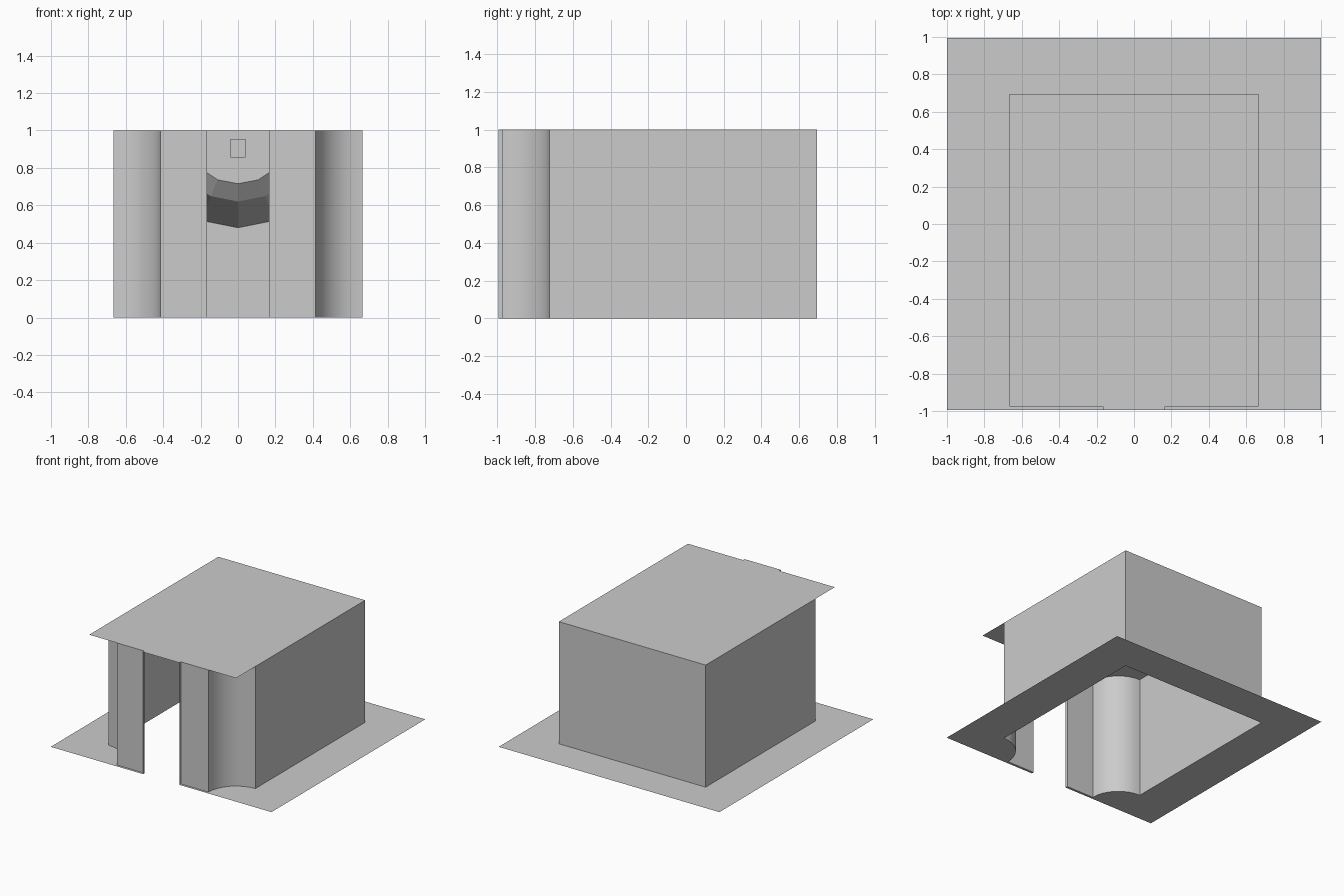
import bpy
from math import sin, cos, pi

if "Cube" in bpy.data.objects:
    bpy.data.objects.remove(bpy.data.objects["Cube"])


def make(name, verts, faces, mirror=False, smooth=False):
    me = bpy.data.meshes.new(name)
    me.from_pydata(verts, [], faces)
    me.update()
    ob = bpy.data.objects.new(name, me)
    bpy.context.collection.objects.link(ob)
    if smooth:
        bpy.ops.object.select_all(action='DESELECT')
        ob.select_set(True)
        bpy.context.view_layer.objects.active = ob
        bpy.ops.object.shade_smooth_by_angle(angle=0.6)
    if mirror:
        m = ob.modifiers.new("mirror", 'MIRROR')
        m.use_clip = True
    return ob


def strips(rows):
    """Vertices and quads joining equally long rows of points."""
    n = len(rows[0])
    verts = [p for row in rows for p in row]
    faces = [(r * n + i, r * n + i + 1, (r + 1) * n + i + 1, (r + 1) * n + i)
             for r in range(len(rows) - 1) for i in range(n - 1)]
    return verts, faces


HALF_W, DOOR, R = 0.665, 0.165, 0.25
FRONT, BACK, EDGE = -0.975, 0.695, -0.995

# Right half of the floor plan: door jamb, front panel, scooped corner, side, back
arc = [(HALF_W - R * cos(t), FRONT + R * sin(t))
       for t in (i * pi / 16 for i in range(9))]
plan = [(DOOR, EDGE), (DOOR, FRONT)] + arc + [(HALF_W, BACK), (0, BACK)]

# Walls
v, f = strips([[(x, y, z) for x, y in plan] for z in (0, 1)])
make("walls", v, f, mirror=True, smooth=True)

# Ground sheet around the open floor
outline = [(1, EDGE), (1, 0.995), (0, 0.995)] + plan[::-1]
make("ground_sheet", [(x, y, 0) for x, y in outline],
     [tuple(range(len(outline)))], mirror=True)

# Flat roof with a small tongue above the doorway
roof = [(0, EDGE), (DOOR, EDGE), (DOOR, FRONT), (HALF_W, FRONT),
        (HALF_W, BACK), (0, BACK)]
make("roof", [(x, y, 1) for x, y in roof], [tuple(range(6))], mirror=True)

# Faceted half-round drum hanging from the roof on the back wall
rings = [(0.285, 0.25), (0.38, 0.33), (0.52, BACK)]
v, f = strips([[(r * cos(i * pi / 8), y, 1 - r * sin(i * pi / 8))
                for i in range(9)] for r, y in rings])
f.append(tuple(range(8, -1, -1)))
make("hanging_drum", v, f)

# Small block on the face of the drum
bpy.ops.mesh.primitive_cube_add(size=1, location=(0, 0.23, 0.905))
block = bpy.context.object
block.name = "drum_block"
block.scale = (0.08, 0.05, 0.1)
